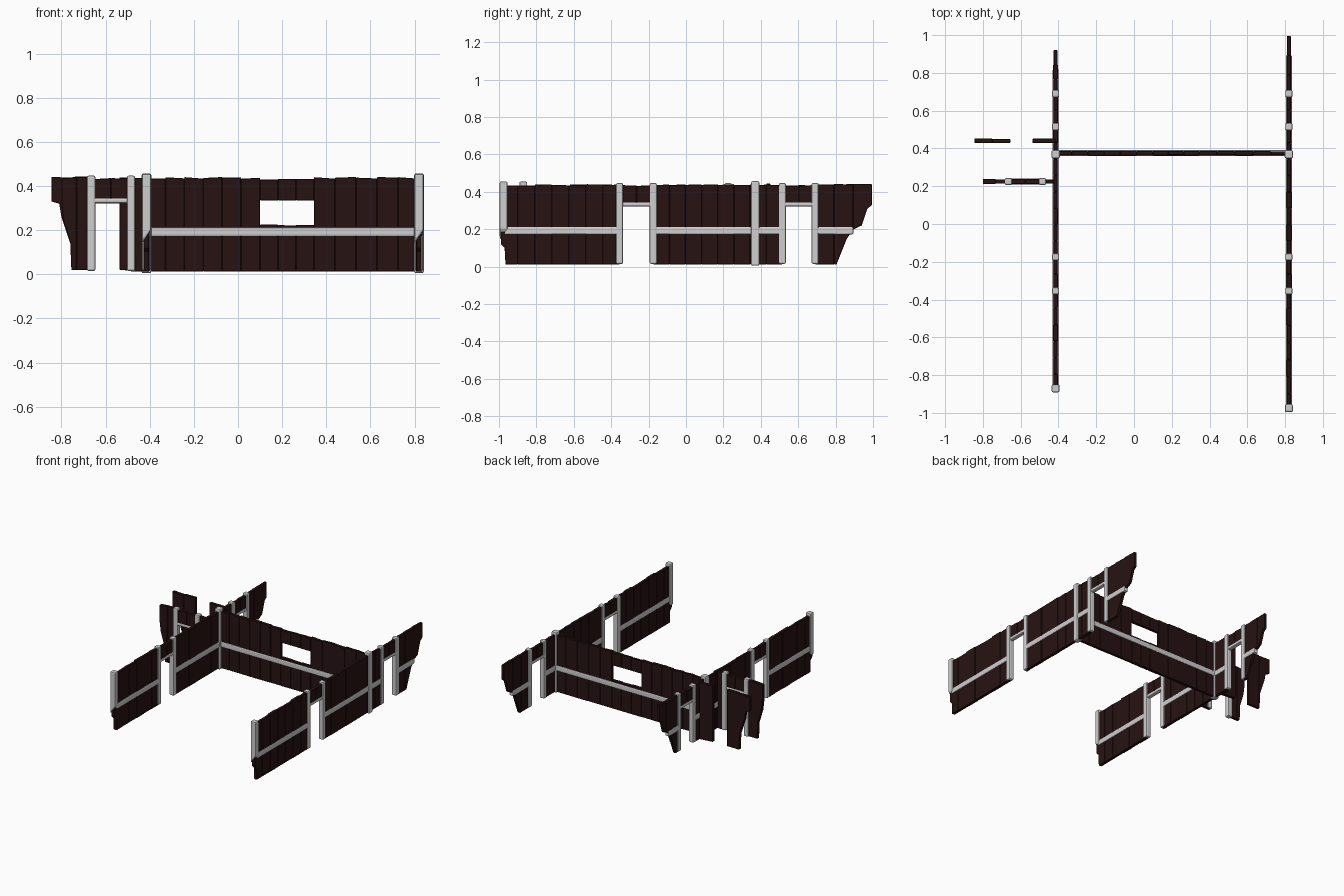
import bpy, bmesh, random
from mathutils import Vector

random.seed(4)
if "Cube" in bpy.data.objects:
    bpy.data.objects.remove(bpy.data.objects["Cube"], do_unlink=True)


def material(name, color):
    m = bpy.data.materials.new(name)
    m.use_nodes = True
    m.diffuse_color = color
    m.node_tree.nodes["Principled BSDF"].inputs["Base Color"].default_value = color
    return m


BROWN = material("dark brown boards", (0.02, 0.006, 0.006, 1))
GREY = material("light grey beams", (0.62, 0.62, 0.62, 1))
TOP, FLOOR, HEAD = 0.437, 0.012, 0.335


def finish(name, bm, mat, bevel, segments=1):
    bmesh.ops.recalc_face_normals(bm, faces=bm.faces)
    mesh = bpy.data.meshes.new(name)
    bm.to_mesh(mesh)
    bm.free()
    mesh.materials.append(mat)
    ob = bpy.data.objects.new(name, mesh)
    bpy.context.collection.objects.link(ob)
    mod = ob.modifiers.new("worn edges", 'BEVEL')
    mod.width = bevel
    mod.segments = segments
    return ob


def height_at(path, u):
    for (a, za), (b, zb) in zip(path, path[1:]):
        if a <= u <= b and b > a:
            return za + (zb - za) * (u - a) / (b - a)
    return path[-1][1]


def wall(name, axis, at, sections, plank=0.088):
    """Planked wall along an axis; each section is a lower outline and a top height."""
    bm = bmesh.new()
    for path, top in sections:
        start, end = path[0][0], path[-1][0]
        count = max(1, round((end - start) / plank))
        step = (end - start) / count
        for i in range(count):
            a, b = start + i * step, start + (i + 1) * step
            outline = [(a, height_at(path, a))]
            outline += [p for p in path if a + 0.002 < p[0] < b - 0.002]
            outline += [(b, height_at(path, b))]
            outline += [(b, top + random.uniform(-0.004, 0.004)),
                        (a, top + random.uniform(-0.004, 0.004))]
            half = random.uniform(0.010, 0.013)
            sides = []
            for off in (at - half, at + half):
                sides.append([bm.verts.new((u, off, z) if axis == 'x' else (off, u, z))
                              for u, z in outline])
            front, back = sides
            bm.faces.new(front)
            bm.faces.new(back[::-1])
            n = len(outline)
            for k in range(n):
                bm.faces.new((front[k], back[k], back[(k + 1) % n], front[(k + 1) % n]))
    return finish(name, bm, BROWN, 0.002)


def beam(name, lo, hi, cut=0.0):
    """Chamfered beam between two corners; cut slopes its lower end."""
    lo, hi = Vector(lo), Vector(hi)
    bm = bmesh.new()
    bmesh.ops.create_cube(bm, size=1)
    for v in bm.verts:
        low, outer = v.co.z < 0, v.co.x > 0
        v.co = Vector((lo[i] + (hi[i] - lo[i]) * (v.co[i] + 0.5) for i in range(3)))
        if low and outer:
            v.co.z += cut
    return finish(name, bm, GREY, 0.008, 2)


def post(name, x, y, z0=0.015, z1=0.447, half=0.019, cut=0.0):
    return beam(name, (x - half, y - half, z0), (x + half, y + half, z1), cut)


def rail(name, axis, at, a, b, z0, z1, half=0.016):
    if axis == 'x':
        return beam(name, (a, at - half, z0), (b, at + half, z1))
    return beam(name, (at - half, a, z0), (at + half, b, z1))


def flat(a, b, z=FLOOR):
    return [(a, z), (b, z)]


# Two long side walls, each with two doorways and a broken back end
for side, x, front, back in (("left", 0.82, -0.99, 0.995), ("right", -0.415, -0.885, 0.92)):
    wall(side + "_wall", 'y', x, [
        ([(front, 0.12), (front + 0.02, 0.1), (front + 0.025, FLOOR), (-0.355, FLOOR)], TOP),
        (flat(-0.355, -0.175, HEAD), TOP - 0.004),
        (flat(-0.175, 0.515), TOP),
        (flat(0.515, 0.69, HEAD), TOP - 0.004),
        ([(0.69, FLOOR), (back - 0.19, FLOOR), (back - 0.135, 0.15), (back - 0.1, 0.2),
          (back - 0.055, 0.22), (back - 0.025, 0.31), (back, 0.33)], TOP + 0.003)])
    for i, y in enumerate((-0.355, -0.175, 0.515, 0.69)):
        post(f"{side}_door_post_{i}", x, y)
    post(side + "_corner_post", x, 0.37, 0.005, 0.457, 0.022)
    post(side + "_front_post", x, front + 0.015, 0.14, 0.455, 0.021, 0.06)
    for i, (a, b) in enumerate(((-0.355, -0.175), (0.515, 0.69))):
        rail(f"{side}_lintel_{i}", 'y', x, a, b, 0.322, 0.345)
    for i, (a, b) in enumerate(((front + 0.02, -0.355), (-0.175, 0.515), (0.69, back - 0.1))):
        rail(f"{side}_rail_{i}", 'y', x, a, b, 0.172, 0.213)

# Cross wall with a window opening
wall("cross_wall", 'x', 0.375, [
    (flat(-0.415, 0.1), TOP),
    (flat(0.1, 0.345), 0.222),
    (flat(0.1, 0.345, HEAD), TOP - 0.008),
    (flat(0.345, 0.82), TOP)])
rail("cross_rail", 'x', 0.375, -0.4, 0.805, 0.172, 0.213)

# Short outer wall with a doorway
wall("outer_wall", 'x', 0.225, [
    ([(-0.8, 0.32), (-0.79, 0.24), (-0.76, 0.14), (-0.755, 0.02), (-0.665, 0.02)], TOP),
    (flat(-0.665, -0.485, HEAD), TOP - 0.004),
    (flat(-0.485, -0.415), TOP)])
for i, x in enumerate((-0.665, -0.485)):
    post(f"outer_door_post_{i}", x, 0.225)
rail("outer_lintel", 'x', 0.225, -0.665, -0.485, 0.322, 0.345)

# Two broken panels behind it
wall("broken_panels", 'x', 0.44, [
    ([(-0.845, 0.33), (-0.81, 0.32), (-0.8, 0.26), (-0.76, 0.14), (-0.755, 0.02),
      (-0.655, 0.02)], TOP + 0.004),
    ([(-0.537, 0.02), (-0.415, FLOOR)], TOP)])
